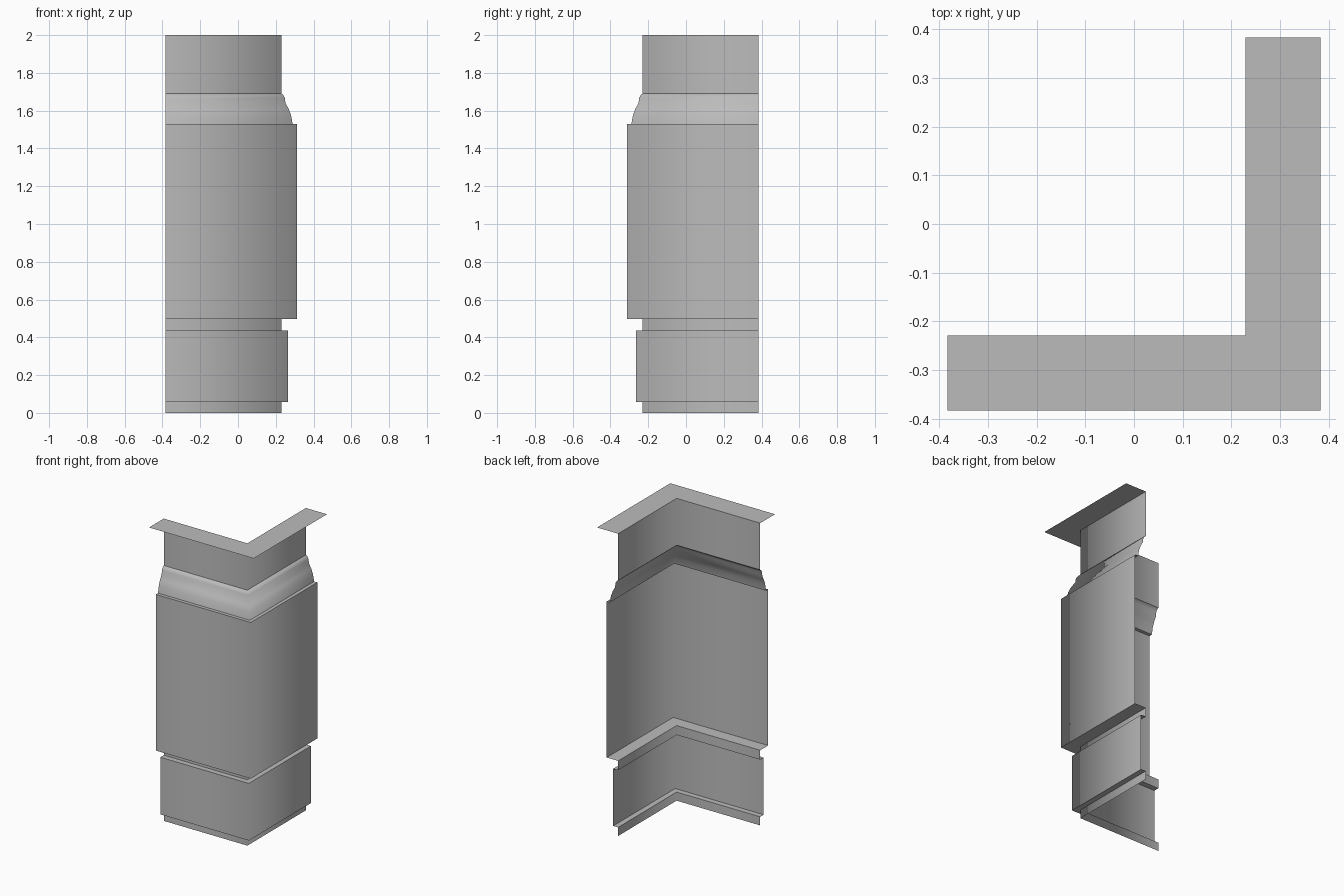
import bpy
import bmesh
import math

if "Cube" in bpy.data.objects:
    bpy.data.objects.remove(bpy.data.objects["Cube"], do_unlink=True)

# One plain stone colour
stone = bpy.data.materials.new("grey_stone")
stone.use_nodes = True
grey = (0.5, 0.5, 0.5, 1)
stone.diffuse_color = grey
stone.node_tree.nodes["Principled BSDF"].inputs["Base Color"].default_value = grey

# Key offsets from the centre to the outer face
END = 0.383
WALL = 0.229
PLINTH = 0.265
BODY = 0.312


def corner_sweep(name, profile):
    """Sweep an (offset, height) profile around an outside corner, as an open sheet."""
    bm = bmesh.new()
    rows = [[bm.verts.new(p) for p in ((-END, -d, z), (d, -d, z), (d, END, z))]
            for d, z in profile]
    for low, high in zip(rows, rows[1:]):
        for i in range(2):
            face = bm.faces.new((low[i], low[i + 1], high[i + 1], high[i]))
            face.smooth = True
    bm.normal_update()
    # Keep mouldings crisp, but let the shading flow around the mitred corner
    for edge in bm.edges:
        level = abs(edge.verts[0].co.z - edge.verts[1].co.z) < 1e-5
        straight = any(abs(edge.verts[0].co[k] - edge.verts[1].co[k]) < 1e-5 for k in (0, 1))
        if level and straight and len(edge.link_faces) == 2:
            edge.smooth = edge.calc_face_angle() < math.radians(40)
    mesh = bpy.data.meshes.new(name)
    bm.to_mesh(mesh)
    bm.free()
    mesh.materials.append(stone)
    obj = bpy.data.objects.new(name, mesh)
    bpy.context.collection.objects.link(obj)
    return obj


# Parts from the floor up
corner_sweep("base_strip", [(WALL, 0), (WALL, 0.057)])
corner_sweep("plinth", [(WALL, 0.057), (PLINTH, 0.057), (PLINTH, 0.435), (WALL, 0.435)])
corner_sweep("neck", [(WALL, 0.435), (WALL, 0.497)])
corner_sweep("body", [(WALL, 0.497), (BODY, 0.497), (BODY, 1.53), (0.289, 1.53)])
corner_sweep("cornice", [(0.289, 1.53), (0.281, 1.575), (0.268, 1.61), (0.251, 1.64),
                         (0.248, 1.668), (0.238, 1.685), (WALL, 1.69)])
corner_sweep("upper_wall", [(WALL, 1.69), (WALL, 2)])
corner_sweep("top_flange", [(WALL, 2), (END, 2)])
